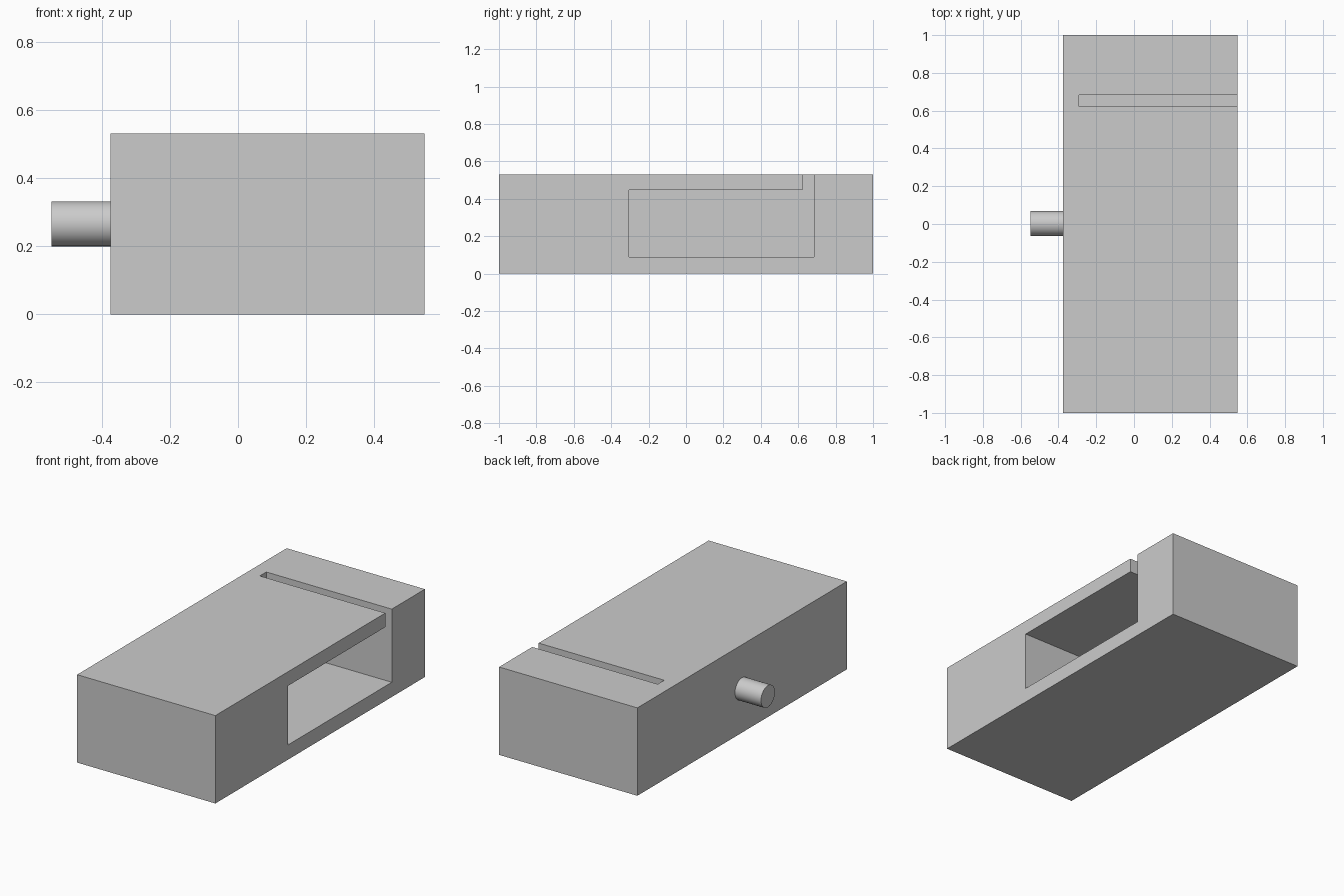
import bpy, bmesh, math
from mathutils import Matrix

if "Cube" in bpy.data.objects:
    bpy.data.objects.remove(bpy.data.objects["Cube"])

grey = bpy.data.materials.new("plain grey")
grey.diffuse_color = (0.6, 0.6, 0.6, 1)
grey.use_nodes = True
grey.node_tree.nodes["Principled BSDF"].inputs["Base Color"].default_value = grey.diffuse_color


def add_object(name, bm):
    bmesh.ops.recalc_face_normals(bm, faces=bm.faces)
    mesh = bpy.data.meshes.new(name)
    bm.to_mesh(mesh)
    bm.free()
    mesh.materials.append(grey)
    obj = bpy.data.objects.new(name, mesh)
    bpy.context.collection.objects.link(obj)
    return obj


def extrude_profile(name, profile, x0, x1):
    """Extrude a closed (y, z) outline along x."""
    bm = bmesh.new()
    face = bm.faces.new([bm.verts.new((x0, y, z)) for y, z in profile])
    ext = bmesh.ops.extrude_face_region(bm, geom=[face])["geom"]
    verts = [v for v in ext if isinstance(v, bmesh.types.BMVert)]
    bmesh.ops.translate(bm, verts=verts, vec=(x1 - x0, 0, 0))
    return add_object(name, bm)


LEFT, RIGHT, TOP = -0.375, 0.549, 0.531

# Main block
body = extrude_profile("body", [(-1, 0), (1, 0), (1, TOP), (-1, TOP)], LEFT, RIGHT)

# Side pocket that opens through a narrow slot in the top
pocket = [(-0.305, 0.089), (0.684, 0.089), (0.684, TOP + 0.1),
          (0.622, TOP + 0.1), (0.622, 0.446), (-0.305, 0.446)]
cutter = extrude_profile("pocket_cutter", pocket, -0.29, RIGHT + 0.1)
cutter.hide_render = True
cutter.hide_set(True)

cut = body.modifiers.new("pocket", "BOOLEAN")
cut.operation = "DIFFERENCE"
cut.solver = "EXACT"
cut.object = cutter

# Round peg on the left side
bm = bmesh.new()
bmesh.ops.create_cone(bm, cap_ends=True, segments=48, radius1=0.066, radius2=0.066,
                      depth=0.174,
                      matrix=Matrix.Translation((-0.462, 0.002, 0.266))
                      @ Matrix.Rotation(math.pi / 2, 4, "Y"))
peg = add_object("peg", bm)
bpy.ops.object.select_all(action="DESELECT")
peg.select_set(True)
bpy.context.view_layer.objects.active = peg
bpy.ops.object.shade_smooth_by_angle(angle=math.radians(40))
